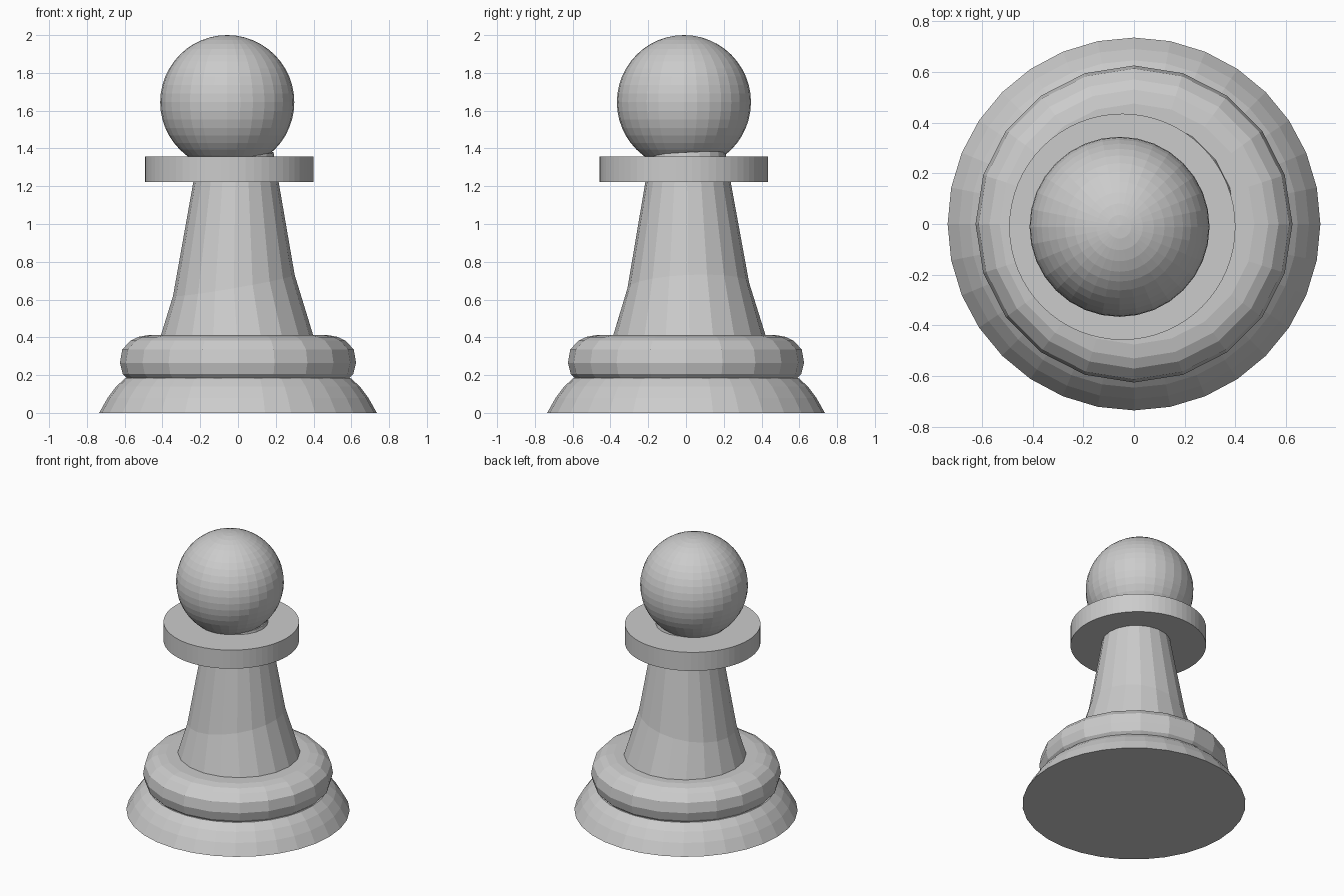
import bpy, bmesh
from math import cos, sin, pi

if "Cube" in bpy.data.objects:
    bpy.data.objects.remove(bpy.data.objects["Cube"])


def lathe(name, rings, sides):
    """Each ring: radius, z, centre x, centre y, slope along x, slope along y."""
    bm = bmesh.new()
    loops = []
    for r, z, cx, cy, sx, sy in rings:
        loop = []
        for i in range(sides):
            x, y = r * cos(2 * pi * i / sides), r * sin(2 * pi * i / sides)
            loop.append(bm.verts.new((cx + x, cy + y, z + sx * x + sy * y)))
        loops.append(loop)
    for a, b in zip(loops, loops[1:]):
        for i in range(sides):
            j = (i + 1) % sides
            bm.faces.new((a[i], a[j], b[j], b[i]))
    bm.faces.new(loops[0][::-1])
    bm.faces.new(loops[-1])
    mesh = bpy.data.meshes.new(name)
    bm.to_mesh(mesh)
    bm.free()
    obj = bpy.data.objects.new(name, mesh)
    bpy.context.collection.objects.link(obj)
    return obj


def straight(profile):
    return [(r, z, 0, 0, 0, 0) for r, z in profile]


# Flared foot
lathe("base", straight([(0.735, 0), (0.69, 0.08), (0.645, 0.14),
                        (0.595, 0.185)]), 32)

# Rounded ring above the foot
lathe("base_ring", straight([(0.585, 0.18), (0.61, 0.205), (0.625, 0.265),
                             (0.613, 0.335), (0.57, 0.382), (0.53, 0.402),
                             (0.475, 0.412)]), 20)

# Leaning tapered stem with a tilted kink, its tip poking through the collar
lathe("stem", [(0.44, 0.30, 0, 0.02, 0, 0),
               (0.405, 0.405, -0.005, 0.018, 0, 0),
               (0.322, 0.675, -0.022, 0.012, 0.173, 0.047),
               (0.20, 1.37, -0.012, 0.008, 0.05, 0.05)], 20)

# Flat collar disc
bpy.ops.mesh.primitive_cylinder_add(vertices=64, radius=0.446, depth=0.135,
                                    location=(-0.046, -0.011, 1.291))
bpy.context.object.name = "collar"

# Ball head
bpy.ops.mesh.primitive_uv_sphere_add(segments=32, ring_count=24, radius=0.355,
                                     location=(-0.057, -0.011, 1.645))
bpy.context.object.name = "head"
